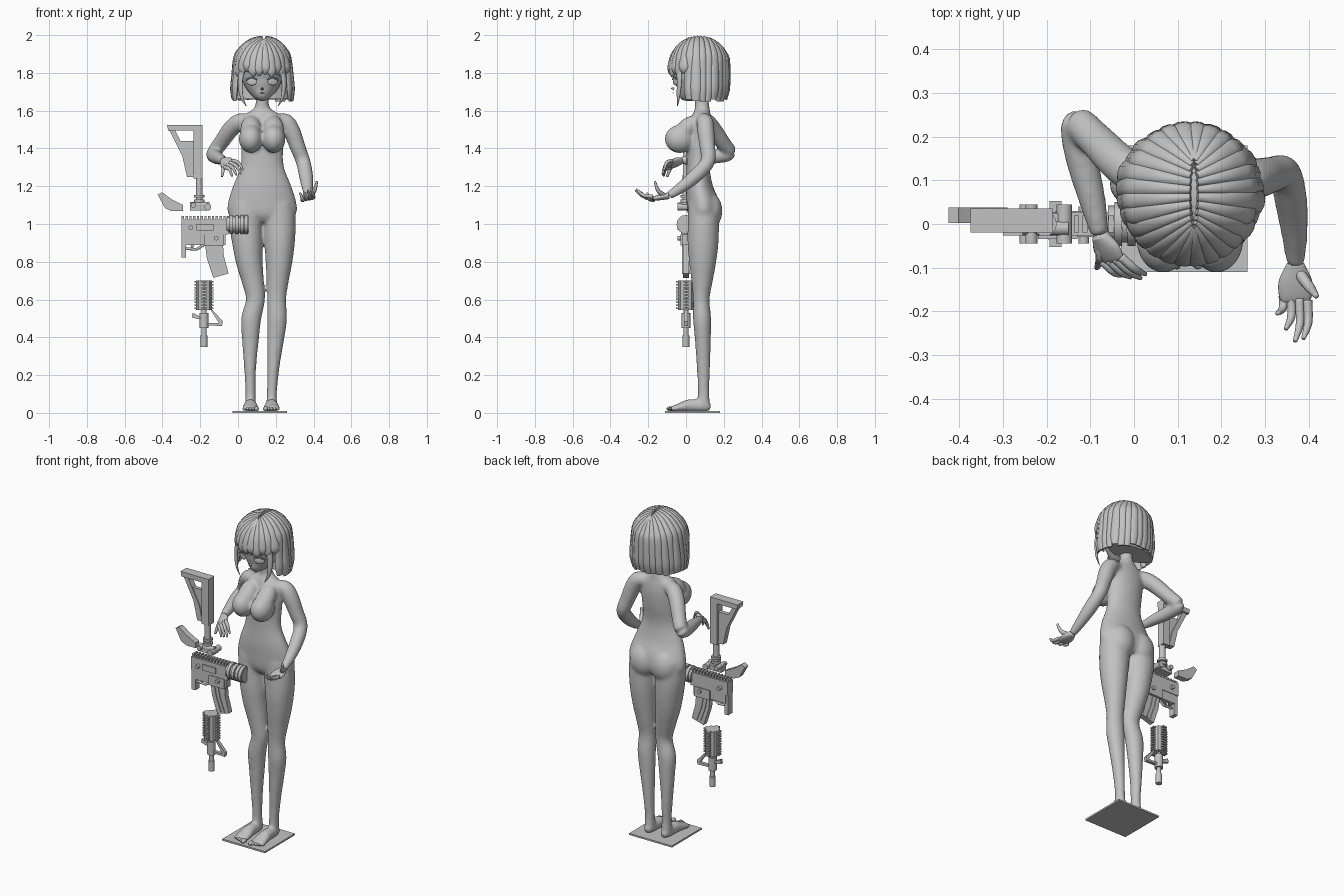
import bpy, bmesh, math, random
from mathutils import Vector, Matrix

random.seed(4)
grey = bpy.data.materials.new("plain_grey")
grey.diffuse_color = (0.54, 0.54, 0.54, 1)


def finish(bm, name, angle=40, voxel=0):
    bmesh.ops.recalc_face_normals(bm, faces=bm.faces)
    me = bpy.data.meshes.new(name)
    bm.to_mesh(me)
    bm.free()
    ob = bpy.data.objects.new(name, me)
    bpy.context.collection.objects.link(ob)
    if voxel:  # fuse overlapping volumes into one skin
        r = ob.modifiers.new("fuse", 'REMESH')
        r.mode, r.voxel_size = 'VOXEL', voxel
        s = ob.modifiers.new("soften", 'SMOOTH')
        s.factor, s.iterations = 0.5, 22
        dg = bpy.context.evaluated_depsgraph_get()
        me = bpy.data.meshes.new_from_object(ob.evaluated_get(dg))
        ob.modifiers.clear()
        ob.data = me
    me.materials.clear()
    me.materials.append(grey)
    bpy.ops.object.select_all(action='DESELECT')
    ob.select_set(True)
    bpy.context.view_layer.objects.active = ob
    bpy.ops.object.shade_smooth_by_angle(angle=math.radians(angle))


def tube(bm, rows, ref, sides=20, steps=5, centre=None):
    """Smooth loft through rows of (x, y, z, half width, half depth)."""
    rows = [list(r) + [r[3]] * (5 - len(r)) for r in rows]
    pts, n = [], len(rows)
    for i in range(n - 1):
        p0, p1, p2, p3 = rows[max(i - 1, 0)], rows[i], rows[i + 1], rows[min(i + 2, n - 1)]
        for k in range(steps + (i == n - 2)):
            t = k / steps
            pts.append([0.5 * (2 * b + (c - a) * t + (2 * a - 5 * b + 4 * c - d) * t * t
                               + (3 * b - a - 3 * c + d) * t ** 3) for a, b, c, d in zip(p0, p1, p2, p3)])
    rings = []
    for i, p in enumerate(pts):
        up = Vector(p[:3]) - Vector(centre) if centre else Vector(ref)
        T = (Vector(pts[min(i + 1, len(pts) - 1)][:3]) - Vector(pts[max(i - 1, 0)][:3])).normalized()
        B = T.cross(up).normalized()
        N = B.cross(T)
        rings.append([bm.verts.new(Vector(p[:3]) + B * p[3] * math.cos(w) + N * p[4] * math.sin(w))
                      for w in (2 * math.pi * j / sides for j in range(sides))])
    for r, s in zip(rings, rings[1:]):
        for j in range(sides):
            k = (j + 1) % sides
            bm.faces.new((r[j], r[k], s[k], s[j]))
    bm.faces.new(rings[0])
    bm.faces.new(rings[-1])


def ball(bm, c, r, rot=None, n=20):
    m = Matrix.Translation(c) @ (rot or Matrix()) @ Matrix.Diagonal((*r, 1))
    bmesh.ops.create_uvsphere(bm, u_segments=n, v_segments=n * 2 // 3, radius=1, matrix=m)


def box(bm, x0, x1, y0, y1, z0, z1):
    m = Matrix.Translation(((x0 + x1) / 2, (y0 + y1) / 2, (z0 + z1) / 2))
    bmesh.ops.create_cube(bm, size=1, matrix=m @ Matrix.Diagonal((x1 - x0, y1 - y0, z1 - z0, 1)))


def rod(bm, p, q, r, r2=None, n=16):
    p, q = Vector(p), Vector(q)
    m = Matrix.Translation((p + q) / 2) @ (q - p).to_track_quat('Z', 'Y').to_matrix().to_4x4()
    bmesh.ops.create_cone(bm, cap_ends=True, segments=n, radius1=r, radius2=r2 or r, depth=(q - p).length, matrix=m)


def prism(bm, pts, y, half):
    a = [bm.verts.new((x, y - half, z)) for x, z in pts]
    b = [bm.verts.new((x, y + half, z)) for x, z in pts]
    bm.faces.new(a)
    bm.faces.new(b[::-1])
    for i in range(len(a)):
        k = (i + 1) % len(a)
        bm.faces.new((a[i], b[i], b[k], a[k]))


CX = 0.128
# body: trunk, legs, arms and feet fused together
bm = bmesh.new()
tube(bm, [(CX, y, z, a, b) for z, y, a, b in (
    (1.71, .08, .036, .038), (1.63, .085, .036, .038), (1.598, .086, .062, .042), (1.565, .082, .115, .052),
    (1.50, .078, .118, .063), (1.42, .07, .113, .067), (1.31, .064, .114, .061), (1.20, .07, .155, .071),
    (1.11, .088, .182, .085), (1.05, .094, .178, .082), (1.01, .095, .12, .06))], (0, 1, 0), 32)
leg = ((1.11, .048, .208, .092, .09, .08), (1.0, .043, .218, .092, .088, .083), (.9, .05, .22, .09, .081, .082),
       (.8, .06, .217, .088, .071, .072), (.7, .078, .21, .085, .059, .057), (.6, .092, .205, .081, .05, .044),
       (.5, .07, .207, .085, .053, .048), (.4, .066, .2, .089, .046, .043), (.25, .064, .188, .092, .033, .036),
       (.12, .066, .18, .093, .027, .03), (.03, .066, .178, .093, .03, .035))
foot = ((.13, .028, .02, .018), (.09, .035, .03, .03), (.02, .039, .035, .034), (-.035, .029, .044, .022),
        (-.078, .021, .044, .014))
for side in (0, 1):
    s = 1 if side else -1
    tube(bm, [(r[1 + side], r[3], r[0], r[4], r[5]) for r in leg], (0, 1, 0), 24)
    fx = (.066, .178)[side]
    tube(bm, [(fx, y, z, a, b) for y, z, a, b in foot], (0, 0, 1), 20)
    ball(bm, (CX + s * .07, .12, 1.07), (.086, .073, .1))
    ball(bm, (CX + s * .061, -.033, 1.45), (.063, .08, .075))
    ball(bm, (CX + s * .06, -.002, 1.50), (.056, .05, .09), Matrix.Rotation(-.75, 4, 'X'))
arm_l = [(.05, .09, 1.545, .038), (.005, .11, 1.54, .045), (-.04, .145, 1.50, .045), (-.09, .195, 1.43, .041),
         (-.13, .23, 1.375, .038), (-.122, .16, 1.358, .038), (-.097, .06, 1.345, .032), (-.078, -.025, 1.335, .022)]
arm_r = [(.205, .09, 1.545, .038), (.253, .1, 1.54, .045), (.285, .105, 1.49, .046), (.315, .113, 1.41, .042),
         (.345, .115, 1.33, .039), (.36, .05, 1.255, .038), (.368, -.03, 1.19, .03), (.37, -.09, 1.15, .022)]
tube(bm, arm_l, (.3, .2, 1))
tube(bm, arm_r, (1, 0, .2))
finish(bm, "body", 180, 0.0065)

# toes
bm = bmesh.new()
for fx, s in ((.066, 1), (.178, -1)):
    for i in range(5):
        r = .013 if i == 0 else .0095
        ball(bm, (fx + s * (.032 - i * .016), -.082 + i * .006, .022), (r, .022, r * .95), n=12)
finish(bm, "toes", 180)


def hand(name, wrist, knuckles, tips, thumb, bend, ref):
    """Palm as a flat loft, four fingers and a thumb."""
    bm = bmesh.new()
    w, k0, k1 = Vector(wrist), Vector(knuckles[0]), Vector(knuckles[1])
    mid, half = (k0 + k1) / 2, (k1 - k0).length / 2 + .008
    tube(bm, [(*w, .02, .018), (*w.lerp(mid, .5), half, .016), (*w.lerp(mid, .9), half, .012),
              (*w.lerp(mid, 1.1), half * .85, .007)], ref)
    for i, tip in enumerate(tips):
        a, b = k0.lerp(k1, i / 3), Vector(tip)
        m = (a + b) / 2 + Vector(bend)
        tube(bm, [(*a, .0105), (*m, .0095), (*b, .005)], ref, 10)
    a, b = w.lerp(k0, .25), Vector(thumb)
    tube(bm, [(*a, .014), (*((a + b) / 2 + Vector(bend)), .0115), (*b, .006)], (.3, .5, 1), 10)
    finish(bm, name, 180)


hand("bent_hand", arm_l[-1][:3], ((-.072, -.085, 1.30), (-.03, -.075, 1.335)),
     ((-.03, -.118, 1.252), (-.008, -.122, 1.258), (.015, -.124, 1.265), (.026, -.115, 1.285)),
     (-.085, -.10, 1.25), (.004, -.008, .014), (-.5, -.5, .7))
hand("open_hand", arm_r[-1][:3], ((.398, -.175, 1.145), (.342, -.165, 1.125)),
     ((.388, -.262, 1.185), (.369, -.268, 1.18), (.348, -.24, 1.17), (.328, -.205, 1.165)),
     (.418, -.165, 1.225), (.006, -.008, -.012), (0, .2, 1))

# head
bm = bmesh.new()
tube(bm, [(CX, y, z, a, b) for z, y, a, b in (
    (1.668, -.03, .012, .014), (1.676, -.022, .03, .034), (1.70, .0, .062, .068), (1.74, .025, .094, .099),
    (1.79, .042, .108, .118), (1.86, .055, .115, .128), (1.93, .06, .09, .1), (1.965, .06, .03, .035))],
    (0, 1, 0), 32)
finish(bm, "head", 180)

# face details
bm = bmesh.new()
for s in (-1, 1):
    turn = Matrix.Rotation(s * .42, 4, 'Z')
    ball(bm, (CX + s * .056, -.056, 1.752), (.03, .005, .018), turn)
    tube(bm, [(CX + s * .028, -.072, 1.764, .003), (CX + s * .056, -.062, 1.774, .004),
              (CX + s * .086, -.045, 1.762, .003)], (0, 1, 0), 8)
rod(bm, (CX, -.062, 1.715), (CX, -.08, 1.719), .008, .002)
ball(bm, (CX, -.068, 1.694), (.013, .003, .002))
finish(bm, "face_details", 60)

# hair: domed underlayer plus locks falling from a centre parting
bm = bmesh.new()
tube(bm, [(CX, y, z, a, b) for z, y, a, b in (
    (1.66, .122, .148, .075), (1.75, .122, .146, .085), (1.83, .1, .143, .118), (1.88, .08, .135, .132),
    (1.93, .075, .107, .112), (1.96, .075, .07, .08), (1.975, .075, .025, .03))], (0, 1, 0), 32)
finish(bm, "hair_underlayer", 60)
bm = bmesh.new()
count = 28
for i in range(count):
    w = 2 * math.pi * (i + .5) / count
    c, s = math.cos(w), math.sin(w)
    front = s < -.5
    end = 1.775 + random.random() * .03 if front else 1.645 + random.random() * .02
    wide = random.uniform(.024, .03)
    push = random.uniform(.98, 1.04)
    rows = []
    for r in (.05, .3, .55, .78, .93):  # over the dome
        u, v = r * c, s * (.45 + .55 * r)
        z = 1.82 + .163 * math.sqrt(max(0, 1 - u * u - v * v))
        rows.append((CX + .01 * (1 - r) + .15 * u, .07 + (.153 if s < 0 else .155) * v, z,
                     wide * (.35 + .65 * r), .015))
    drops = ((end + .03, .99), (end, .95)) if front else ((1.77, 1.0), (1.71, 1.03), (end, 1.04))
    for k, (z, r) in enumerate(drops):  # hanging down
        last = k == len(drops) - 1
        ry = .155 if s < 0 else .155 - max(0, 1.8 - z) * .13
        rows.append((CX + .15 * r * push * c, .07 + ry * r * s, z,
                     wide * ((.2 if front else .65) if last else 1), .006 if last else .015))
    tube(bm, rows, None, 10, 4, (CX, .07, 1.80))
for s in (-1, 1):  # long cheek locks
    tube(bm, [(CX + s * .09, -.04, 1.86, .018, .01), (CX + s * .115, -.035, 1.77, .017, .01),
              (CX + s * .11, -.04, 1.68, .011, .007), (CX + s * .085, -.045, 1.625, .002)], (s, -1, 0), 10)
finish(bm, "hair_locks", 60)

# stand
bm = bmesh.new()
box(bm, -.03, .26, -.11, .18, 0, .01)
finish(bm, "base_plate")

# shoulder stock, held upright
bm = bmesh.new()
Y = .008
prism(bm, [(-.375, 1.525), (-.187, 1.525), (-.187, 1.495), (-.37, 1.495)], Y, .028)
prism(bm, [(-.235, 1.51), (-.187, 1.51), (-.187, 1.24), (-.235, 1.24)], Y, .025)
prism(bm, [(-.365, 1.50), (-.335, 1.50), (-.255, 1.34), (-.235, 1.25), (-.27, 1.25), (-.295, 1.36)], Y, .018)
prism(bm, [(-.315, 1.44), (-.23, 1.44), (-.23, 1.26), (-.26, 1.26), (-.29, 1.37)], Y, .012)
rod(bm, (-.205, 0, 1.26), (-.205, 0, 1.08), .018)
for z in (1.14, 1.115):
    rod(bm, (-.205, 0, z), (-.205, 0, z + .014), .028)
box(bm, -.255, -.15, -.025, .025, 1.072, 1.10)
rod(bm, (-.255, -.01, 1.10), (-.15, -.01, 1.10), .016)
rod(bm, (-.16, -.045, 1.09), (-.16, .045, 1.09), .018)
rod(bm, (-.235, -.045, 1.10), (-.235, .045, 1.10), .014)
finish(bm, "stock")

# grip
bm = bmesh.new()
prism(bm, [(-.425, 1.155), (-.402, 1.168), (-.35, 1.13), (-.29, 1.10), (-.29, 1.068), (-.35, 1.068), (-.387, 1.085)],
      .02, .018)
finish(bm, "grip")

# receiver with rail, guard and front ring section
bm = bmesh.new()
box(bm, -.30, -.05, -.026, .026, .945, 1.025)
box(bm, -.285, -.065, -.022, .022, .89, .95)
box(bm, -.30, -.275, -.02, .02, .822, .96)
box(bm, -.22, -.13, -.034, -.02, .965, 1.0)
box(bm, -.18, -.075, -.03, .03, .885, .945)
for p, q in (((-.275, .87), (-.22, .865)), ((-.22, .865), (-.18, .89)), ((-.235, .9), (-.245, .875))):
    rod(bm, (p[0], 0, p[1]), (q[0], 0, q[1]), .007)
rod(bm, (-.25, -.045, .98), (-.25, .045, .98), .012)
rod(bm, (-.115, -.045, .925), (-.115, .04, .925), .012)
rod(bm, (-.06, 0, .998), (.055, 0, .998), .042)
for x in (-.045, -.015, .012, .034):
    rod(bm, (x, 0, .998), (x + .018, 0, .998), .05)
for i in range(17):  # rail teeth
    box(bm, -.298 + i * .02, -.286 + i * .02, -.02, .02, 1.02, 1.042)
finish(bm, "receiver")

# curved magazine
bm = bmesh.new()
prism(bm, [(-.175, .90), (-.165, .82), (-.13, .715), (-.05, .738), (-.075, .83), (-.08, .90)], 0, .016)
for o in (.02, .045):
    prism(bm, [(-.175 + o, .88), (-.163 + o, .82), (-.132 + o, .735), (-.122 + o, .735), (-.153 + o, .82),
               (-.165 + o, .88)], 0, .021)
finish(bm, "magazine")

# loose barrel with railed hand guard and front sight
bm = bmesh.new()
rod(bm, (-.18, 0, .545), (-.18, 0, .70), .042, n=8)
for i in range(10):
    z = .55 + i * .0155
    box(bm, -.23, -.13, -.014, .014, z, z + .009)
    box(bm, -.194, -.166, -.053, .053, z, z + .009)
rod(bm, (-.18, 0, .36), (-.18, 0, .55), .013)
rod(bm, (-.18, 0, .35), (-.18, 0, .41), .018)
rod(bm, (-.18, 0, .45), (-.18, 0, .53), .024)
prism(bm, [(-.145, .545), (-.135, .545), (-.08, .485), (-.085, .46), (-.16, .463), (-.16, .475), (-.10, .475)],
      0, .01)
prism(bm, [(-.245, .505), (-.24, .53), (-.18, .50), (-.18, .49)], 0, .008)
finish(bm, "barrel")
